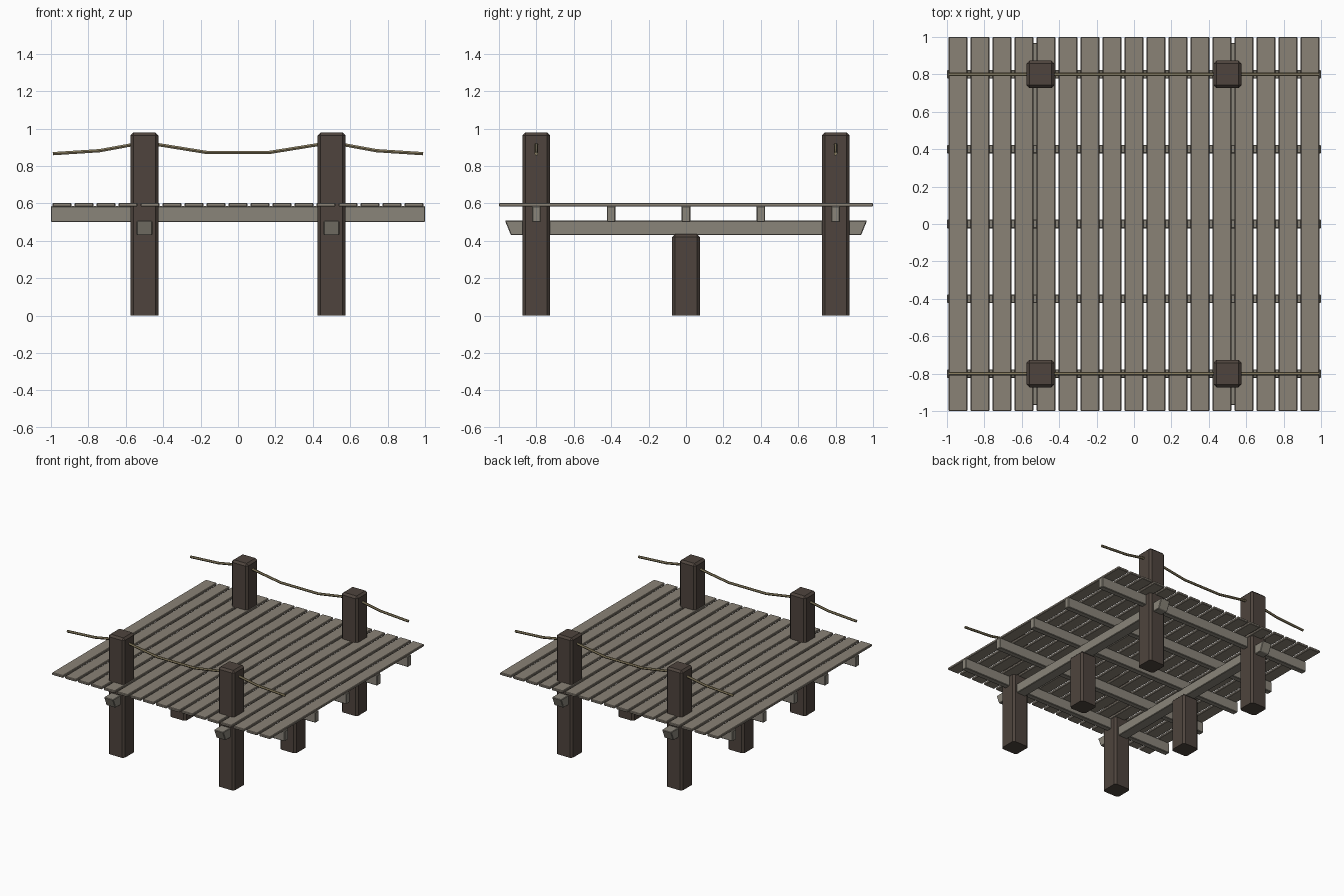
import bpy, bmesh

if "Cube" in bpy.data.objects:
    bpy.data.objects.remove(bpy.data.objects["Cube"])


def srgb(r, g, b):
    lin = lambda c: ((c / 255 + 0.055) / 1.055) ** 2.4
    return (lin(r), lin(g), lin(b), 1.0)


def material(name, rgb):
    m = bpy.data.materials.new(name)
    m.diffuse_color = srgb(*rgb)
    m.use_nodes = True
    m.node_tree.nodes["Principled BSDF"].inputs["Base Color"].default_value = m.diffuse_color
    return m


DARK = material("dark brown timber", (78, 68, 61))
PLANK = material("weathered plank wood", (138, 130, 118))
FRAME = material("grey frame wood", (138, 133, 122))
ROPE = material("tan rope", (140, 128, 98))


def block(name, x, y, z, mat, bevel=0.0, keep_base=False, slant=0.0):
    """Box given by (min, max) ranges; slant pulls the lower y ends inward."""
    bm = bmesh.new()
    bmesh.ops.create_cube(bm, size=1)
    for v in bm.verts:
        low = v.co.z < 0
        sign = 1 if v.co.y > 0 else -1
        v.co = [a + (b - a) * (c + 0.5) for (a, b), c in zip((x, y, z), v.co)]
        if low:
            v.co.y -= sign * slant
    if bevel:
        edges = [e for e in bm.edges
                 if not (keep_base and all(abs(v.co.z - z[0]) < 1e-5 for v in e.verts))]
        bmesh.ops.bevel(bm, geom=edges, offset=bevel, segments=1,
                        affect='EDGES', clamp_overlap=True)
    bmesh.ops.recalc_face_normals(bm, faces=bm.faces)
    me = bpy.data.meshes.new(name)
    bm.to_mesh(me)
    bm.free()
    me.materials.append(mat)
    ob = bpy.data.objects.new(name, me)
    bpy.context.collection.objects.link(ob)
    return ob


def around(c, half):
    return (c - half, c + half)


# deck planks
COUNT = 17
for i in range(COUNT):
    cx = -1 + (i + 0.5) * 2 / COUNT
    block(f"plank_{i + 1}", around(cx, 0.05), (-1, 1), (0.583, 0.603), PLANK, 0.004)

# joists under the planks
for i in range(5):
    block(f"joist_{i + 1}", (-1, 1), around(-0.8 + 0.4 * i, 0.023),
          (0.5, 0.586), FRAME, 0.004)

# main beams with slanted ends, and the posts carrying them
for side, px in (("left", -0.5), ("right", 0.5)):
    block(f"beam_{side}", around(px, 0.042), (-0.968, 0.968), (0.43, 0.508),
          FRAME, 0.004, slant=0.032)
    for end, py in (("front", -0.8), ("back", 0.8)):
        block(f"{end}_{side}_post", around(px, 0.074), around(py, 0.074),
              (0, 0.98), DARK, 0.016, keep_base=True)
    block(f"middle_{side}_post", around(px, 0.074), around(0, 0.074),
          (0, 0.436), DARK, 0.016, keep_base=True)

# sagging ropes between the posts
half = [(0.17, 0.873), (0.5, 0.926), (0.74, 0.882), (0.99, 0.866)]
path = [(-x, z) for x, z in reversed(half)] + half
for end, py in (("front", -0.8), ("back", 0.8)):
    cu = bpy.data.curves.new(f"{end}_rope", 'CURVE')
    cu.dimensions = '3D'
    cu.bevel_depth = 0.01
    cu.bevel_resolution = 1
    cu.use_fill_caps = True
    sp = cu.splines.new('POLY')
    sp.points.add(len(path) - 1)
    for p, (x, z) in zip(sp.points, path):
        p.co = (x, py, z, 1)
    sp.use_smooth = False
    cu.materials.append(ROPE)
    bpy.context.collection.objects.link(bpy.data.objects.new(f"{end}_rope", cu))
